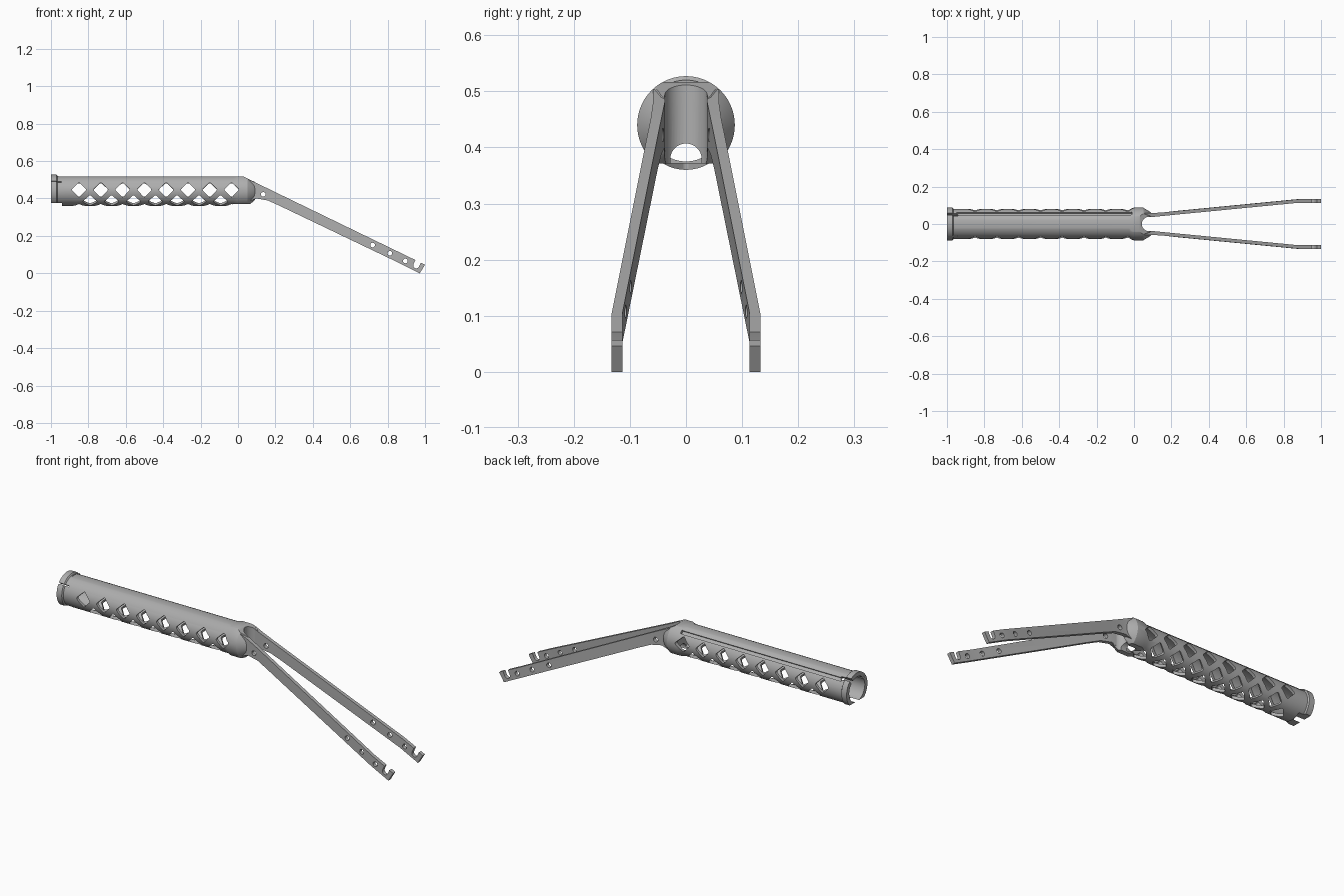
import bpy, bmesh, math
from mathutils import Vector

if "Cube" in bpy.data.objects:
    bpy.data.objects.remove(bpy.data.objects["Cube"])

AXIS = 0.44      # height of the tube centre line
TUBE_R = 0.08
BORE_R = 0.065

grey = bpy.data.materials.new("matte grey")
grey.use_nodes = True
grey.diffuse_color = (0.42, 0.42, 0.42, 1)
grey.node_tree.nodes["Principled BSDF"].inputs["Base Color"].default_value = (0.42, 0.42, 0.42, 1)


def finish(name, bm):
    bmesh.ops.recalc_face_normals(bm, faces=bm.faces)
    mesh = bpy.data.meshes.new(name)
    bm.to_mesh(mesh)
    bm.free()
    mesh.materials.append(grey)
    obj = bpy.data.objects.new(name, mesh)
    bpy.context.collection.objects.link(obj)
    return obj


def prism(bm, points, near, far, degrees=0, base=0.0):
    """Extrude an (x, height) outline outwards from the tube axis at an angle."""
    a = math.radians(degrees)
    out = Vector((0, math.cos(a), math.sin(a)))
    up = Vector((0, -math.sin(a), math.cos(a)))
    rings = [[bm.verts.new(Vector((x, 0, AXIS)) + out * d + up * (h - base))
              for x, h in points] for d in (near, far)]
    bm.faces.new(rings[0])
    bm.faces.new(rings[1])
    n = len(points)
    for i in range(n):
        j = (i + 1) % n
        bm.faces.new((rings[0][i], rings[0][j], rings[1][j], rings[1][i]))


def rect(x0, x1, h0, h1):
    return [(x0, h0), (x1, h0), (x1, h1), (x0, h1)]


def circle(x, h, r, start=0, sweep=360, n=20):
    steps = n if sweep == 360 else n + 1
    angles = [math.radians(start + sweep * i / n) for i in range(steps)]
    return [(x + r * math.cos(t), h + r * math.sin(t)) for t in angles]


def diamond(x, half=0.041, soft=0.008):
    """Diamond outline with rounded corners."""
    points = []
    for k in range(4):
        c = k * 90
        d = half - soft * math.sqrt(2)
        cx = x + d * math.cos(math.radians(c))
        cy = d * math.sin(math.radians(c))
        points += circle(cx, cy, soft, c - 45, 90, 4)
    return points


def cut(obj, bm):
    """Subtract a cutter mesh and bake the result."""
    cutter = finish("cutter", bm)
    cutter.hide_render = True
    mod = obj.modifiers.new("cut", "BOOLEAN")
    mod.operation = "DIFFERENCE"
    mod.solver = "EXACT"
    mod.use_self = True
    mod.object = cutter
    bpy.context.view_layer.update()
    graph = bpy.context.evaluated_depsgraph_get()
    baked = bpy.data.meshes.new_from_object(obj.evaluated_get(graph))
    obj.modifiers.clear()
    obj.data = baked
    bpy.data.objects.remove(cutter)


# Tube body: end lip, barrel, collar and closed bore as one turned solid
profile = [(0.1, 0), (0.1, 0.05), (0.085, 0.066), (0.05, 0.087), (-0.005, 0.087), (-0.025, TUBE_R),
           (-0.965, TUBE_R), (-0.97, 0.087), (-1, 0.087), (-1, BORE_R), (0.02, BORE_R), (0.02, 0)]
bm = bmesh.new()
verts = [bm.verts.new((x, 0, AXIS + r)) for x, r in profile]
edges = [bm.edges.new(pair) for pair in zip(verts, verts[1:])]
bmesh.ops.spin(bm, geom=verts + edges, cent=(0, 0, AXIS), axis=(1, 0, 0),
               angle=math.tau, steps=72, use_duplicate=False)
bmesh.ops.remove_doubles(bm, verts=bm.verts, dist=0.0001)
body = finish("tube_body", bm)

# Staggered rows of diamond windows around the sides and underside
bm = bmesh.new()
PITCH = 0.1165
for degrees, count in ((5, 8), (175, 8), (-45, 7), (-135, 7), (-90, 8)):
    first = -0.85 if count == 8 else -0.85 + PITCH / 2
    for i in range(count):
        prism(bm, diamond(first + i * PITCH), 0.055, 0.1, degrees)
cut(body, bm)

# Flat top that slopes down over the collar
bm = bmesh.new()
prism(bm, [(-0.96, 0.517), (0.03, 0.517), (0.2, 0.435), (0.2, 0.7), (-0.96, 0.7)],
      -0.2, 0.2, base=AXIS)
# Flat underside of the collar and open underside of the tube end
prism(bm, rect(-0.03, 0.2, 0.3, 0.371), -0.2, 0.2, base=AXIS)
prism(bm, rect(-1.1, -0.94, 0.3, 0.377), -0.2, 0.2, base=AXIS)
cut(body, bm)

# Vertical rounded throat between the fork arms
bm = bmesh.new()
prism(bm, circle(0.08, 0, 0.038, 90, 180) + [(0.2, -0.038), (0.2, 0.038)], -0.2, 0.2, 90)
cut(body, bm)

# Low round passage from the throat into the bore
bm = bmesh.new()
bmesh.ops.create_cone(bm, cap_ends=True, segments=32, radius1=0.028, radius2=0.028, depth=0.15)
for v in bm.verts:
    v.co = Vector((v.co.z + 0.08, v.co.x, v.co.y + 0.379))
cut(body, bm)

# Long cable groove on the back shoulder
bm = bmesh.new()
prism(bm, rect(-0.95, -0.012, -0.009, 0.009), 0.071, 0.12, 47)
cut(body, bm)

# Slits at the tube end
bm = bmesh.new()
prism(bm, rect(-1.1, -0.94, -0.008, 0.008), 0.05, 0.12, 52)
prism(bm, rect(-1.1, -0.945, -0.003, 0.003), 0.05, 0.12, 143)
cut(body, bm)

# Fork arms: (top x, top z, bottom x, bottom z, centre y, half width)
stations = [(0.055, 0.503, 0.055, 0.385, 0.048, 0.011),
            (0.1, 0.482, 0.1, 0.4, 0.048, 0.0105),
            (0.16, 0.453, 0.16, 0.389, 0.053, 0.0095),
            (0.23, 0.419, 0.222, 0.361, 0.060, 0.0095),
            (0.88, 0.104, 0.87, 0.051, 0.123, 0.0095),
            (1.0, 0.046, 0.972, 0.0, 0.123, 0.0095)]
arms = []
for side, label in ((1, "back"), (-1, "front")):
    bm = bmesh.new()
    rings = []
    for tx, tz, bx, bz, y, w in stations:
        corners = ((tx, y - w, tz), (tx, y + w, tz), (bx, y + w, bz), (bx, y - w, bz))
        rings.append([bm.verts.new((x, side * v, z)) for x, v, z in corners])
    for a, b in zip(rings, rings[1:]):
        for i in range(4):
            j = (i + 1) % 4
            bm.faces.new((a[i], a[j], b[j], b[i]))
    bm.faces.new(rings[0])
    bm.faces.new(rings[-1])
    bmesh.ops.triangulate(bm, faces=bm.faces)
    arm = finish(label + "_fork_arm", bm)

    # Cross holes and the open hook slot at the tip
    bm = bmesh.new()
    for x, z in ((0.135, 0.422), (0.72, 0.151), (0.812, 0.107), (0.895, 0.066)):
        prism(bm, circle(x, z, 0.0125), -0.2, 0.2, base=AXIS)
    slot = circle(0.953, 0.042, 0.016, 155, 180, 12)
    slot += [(slot[-1][0] + 0.042, slot[-1][1] + 0.09), (slot[0][0] + 0.042, slot[0][1] + 0.09)]
    prism(bm, slot, -0.2, 0.2, base=AXIS)
    cut(arm, bm)
    arms.append(arm)

# Smooth the round surfaces, keep the machined edges sharp
bpy.ops.object.select_all(action="DESELECT")
for obj in [body] + arms:
    obj.select_set(True)
bpy.context.view_layer.objects.active = body
bpy.ops.object.shade_smooth_by_angle(angle=math.radians(30))
